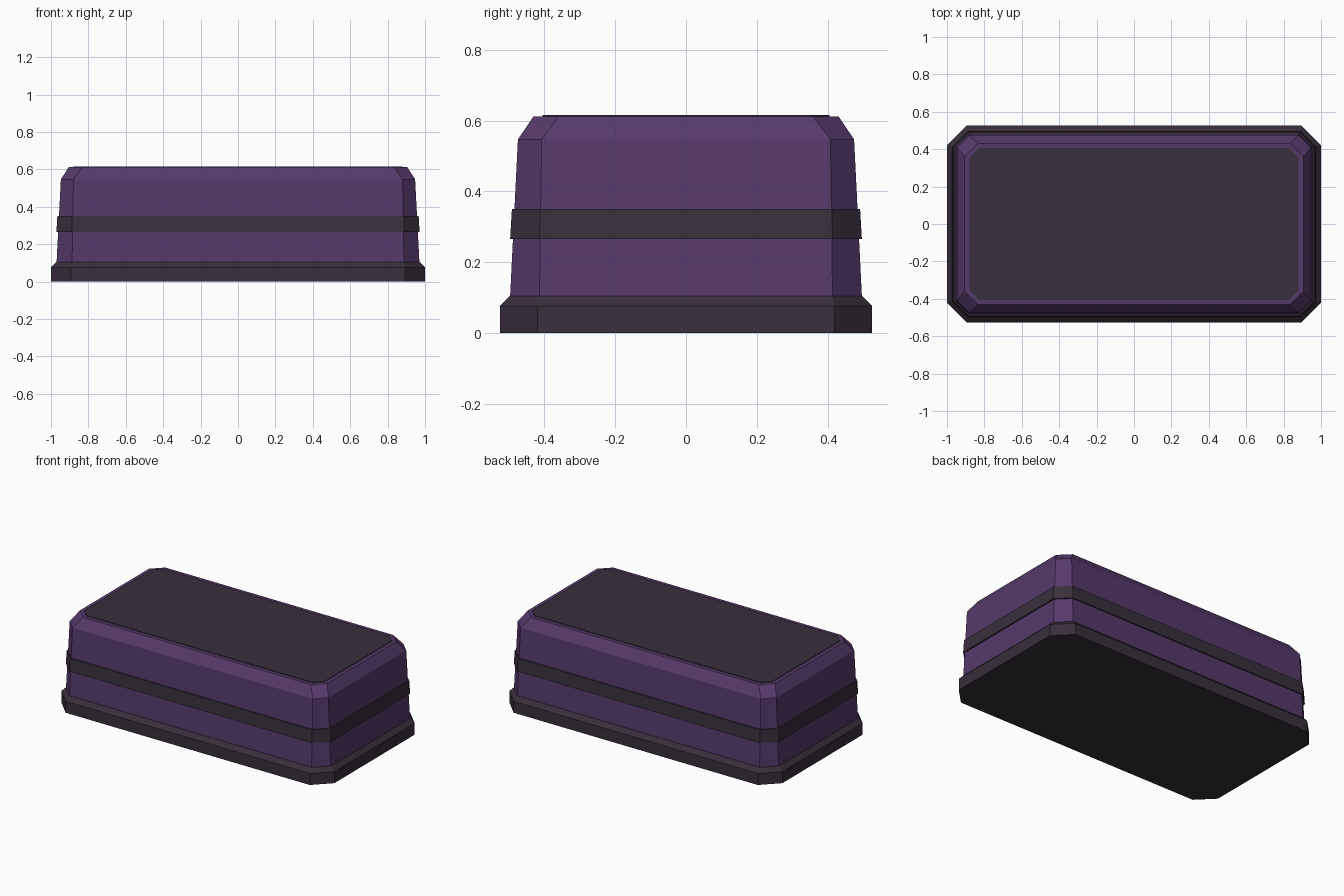
import bpy
import bmesh

cube = bpy.data.objects.get("Cube")
if cube:
    bpy.data.objects.remove(cube, do_unlink=True)


def make_material(name, colour):
    mat = bpy.data.materials.new(name)
    mat.use_nodes = True
    mat.diffuse_color = colour
    bsdf = mat.node_tree.nodes["Principled BSDF"]
    bsdf.inputs["Base Color"].default_value = colour
    bsdf.inputs["Roughness"].default_value = 0.8
    return mat


purple = make_material("dull purple", (0.093, 0.042, 0.145, 1))
charcoal = make_material("purple charcoal", (0.040, 0.028, 0.045, 1))


def octagon(hx, hy, cut):
    """Rectangle outline with cut corners, counter-clockwise."""
    ix, iy = hx - cut, hy - cut
    return [(hx, -iy), (hx, iy), (ix, hy), (-ix, hy),
            (-hx, iy), (-hx, -iy), (-ix, -hy), (ix, -hy)]


def loft(name, levels, mat):
    """Closed solid through levels of (z, half width, half depth, corner cut)."""
    bm = bmesh.new()
    rings = [[bm.verts.new((x, y, z)) for x, y in octagon(hx, hy, cut)]
             for z, hx, hy, cut in levels]
    for low, high in zip(rings, rings[1:]):
        for i in range(8):
            j = (i + 1) % 8
            bm.faces.new((low[i], low[j], high[j], high[i]))
    bm.faces.new(rings[0][::-1])
    bm.faces.new(rings[-1])
    mesh = bpy.data.meshes.new(name)
    bm.to_mesh(mesh)
    bm.free()
    mesh.materials.append(mat)
    obj = bpy.data.objects.new(name, mesh)
    bpy.context.collection.objects.link(obj)
    return obj


# Plinth with a bevelled top edge
loft("base", [(0, 1, 0.526, 0.106), (0.076, 1, 0.526, 0.106),
              (0.104, 0.972, 0.498, 0.084)], charcoal)

# Tapered body with a bevelled shoulder
loft("body", [(0.104, 0.97, 0.497, 0.083), (0.547, 0.947, 0.475, 0.067),
              (0.612, 0.905, 0.431, 0.071)], purple)

# Band around the middle
loft("middle_band", [(0.265, 0.971, 0.497, 0.083),
                     (0.35, 0.966, 0.492, 0.08)], charcoal)

# Thin plate on top
loft("top_panel", [(0.609, 0.88, 0.405, 0.052),
                   (0.616, 0.88, 0.405, 0.052)], charcoal)
